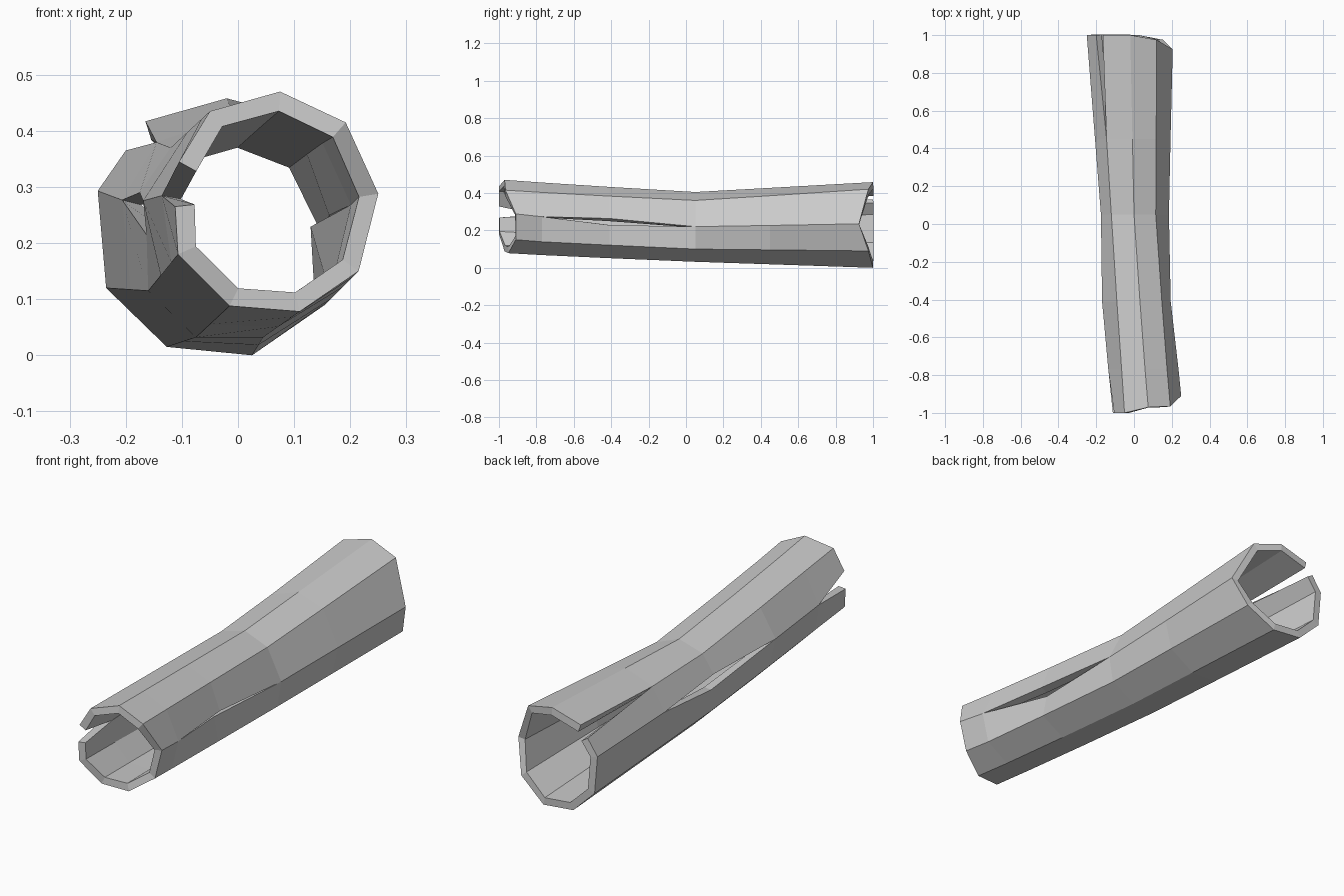
import bpy
from mathutils import Vector

if "Cube" in bpy.data.objects:
    bpy.data.objects.remove(bpy.data.objects["Cube"])

# Nine-sided outlines (x, z), clockwise from the top
front = [(.075, .47), (.192, .415), (.25, .288), (.215, .15), (.11, .078),
         (-.015, .088), (-.107, .18), (-.125, .29), (-.05, .435)]
waist = [(0, .405), (.115, .36), (.185, .22), (.165, .10), (.045, .032),
         (-.075, .032), (-.16, .115), (-.175, .265), (-.12, .37)]
back = [(-.02, .458), (.12, .42), (.205, .235), (.155, .09), (.025, .0),
        (-.127, .015), (-.235, .12), (-.25, .293), (-.18, .393)]
# Uneven broken ends: y of each corner
front_y = [-.97, -.965, -.91, -.91, -.95, -.97, -1, -1, -1]
back_y = [1, .975, .925, .975, 1, 1, 1, 1, 1]


def ring(a, b, ya, yb, t):
    return [Vector((p[0], y0, p[1])).lerp(Vector((q[0], y1, q[1])), t)
            for p, q, y0, y1 in zip(a, b, ya, yb)]


mid_y = [.05] * 9
rings = [ring(front, waist, front_y, mid_y, t) for t in (0, .22, .58, 1)]
rings += [ring(waist, back, mid_y, back_y, t) for t in (.42, 1)]
for k in range(9):
    for i, y in ((1, -.77), (2, -.41), (4, .45)):
        rings[i][k].y = y
rings[2][7].x -= .015
rings[2][2].x -= .018

# Cracks: (ring, corner) -> corner shift (x, z) on the previous and next side
cracks = {
    (0, 7): ((.013, -.025), (.02, .055)),     # split at the front end
    (3, 7): ((.012, -.05), (0, .025)),        # left middle crack
    (2, 2): ((0, .015), (-.03, -.02)),        # right crack
    (5, 8): ((-.02, -.028), (.015, .024)),    # split at the back end
}

verts, index = [], {}


def corner(i, k, side):
    k %= 9
    key = (i, k, side) if (i, k) in cracks else (i, k)
    if key not in index:
        p = rings[i][k].copy()
        if (i, k) in cracks:
            dx, dz = cracks[i, k][side]
            p += Vector((dx, 0, dz))
        index[key] = len(verts)
        verts.append(p)
    return index[key]


faces = [(corner(i, k, 1), corner(i, k + 1, 0), corner(i + 1, k + 1, 0), corner(i + 1, k, 1))
         for i in range(len(rings) - 1) for k in range(9)]

# Hollow log with wall thickness
mesh = bpy.data.meshes.new("hollow_log")
mesh.from_pydata(verts, [], faces)
log = bpy.data.objects.new("hollow_log", mesh)
bpy.context.collection.objects.link(log)
wall = log.modifiers.new("wall", 'SOLIDIFY')
wall.thickness = .035
wall.offset = -1
